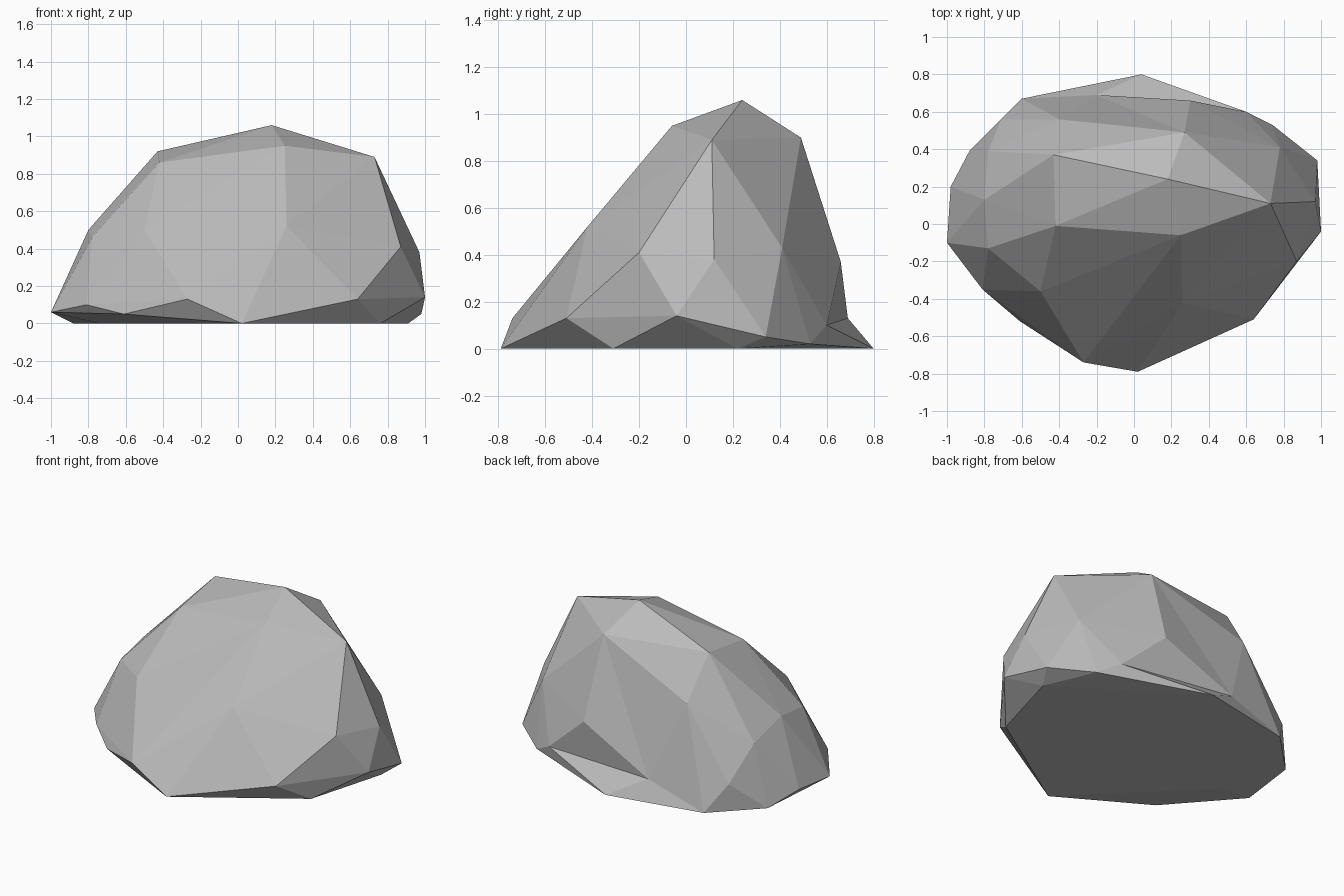
import bpy
import bmesh

cube = bpy.data.objects.get("Cube")
if cube:
    bpy.data.objects.remove(cube, do_unlink=True)


def flat_material(name, value):
    """One plain grey for the whole stone."""
    material = bpy.data.materials.new(name)
    material.use_nodes = True
    colour = (value, value, value, 1)
    material.diffuse_color = colour
    material.node_tree.nodes["Principled BSDF"].inputs["Base Color"].default_value = colour
    return material


# Corner points of the stone, ring by ring
crown = [(.18, .24, 1.06), (-.43, .37, .92), (-.42, -.01, .86),
         (.25, -.06, .95), (.73, .11, .89), (.27, .49, .9)]
waist = [(-.5, -.36, .5), (.26, -.42, .52), (.87, -.2, .41), (.97, .12, .38),
         (.78, .41, .43), (.3, .66, .37), (-.4, .56, .64), (-.78, .39, .41),
         (-.8, .13, .5), (-.78, -.13, .46)]
skirt = [(-1, -.1, .06), (-.81, -.35, .1), (-.61, -.52, .05), (-.27, -.74, .13),
         (.64, -.51, .13), (1, -.04, .14), (.98, .34, .05), (.74, .53, .02),
         (.6, .6, .1), (-.71, .56, .18), (-.98, .2, .08)]
base = [(.02, -.79, 0), (.76, -.31, 0), (.91, .22, 0), (-.6, .67, 0),
        (-.88, .39, 0), (-.74, -.03, 0)]

# Back ledge: each corner has a y for the hull and a final y that makes the hollow
ledge = [((-.2, .76, .13), .69), ((.04, .7, 0), .8)]

bm = bmesh.new()
for point in crown + waist + skirt + base:
    bm.verts.new(point)
ledge_corners = [(bm.verts.new(point), final_y) for point, final_y in ledge]

# Wrap the corners in flat facets
hull = bmesh.ops.convex_hull(bm, input=bm.verts[:])
spare = [g for g in hull["geom_interior"] if isinstance(g, bmesh.types.BMVert)]
bmesh.ops.delete(bm, geom=spare, context="VERTS")
for corner, final_y in ledge_corners:
    if corner.is_valid:
        corner.co.y = final_y
bmesh.ops.recalc_face_normals(bm, faces=bm.faces[:])

mesh = bpy.data.meshes.new("boulder")
bm.to_mesh(mesh)
bm.free()
mesh.materials.append(flat_material("stone grey", .5))
boulder = bpy.data.objects.new("boulder", mesh)
bpy.context.collection.objects.link(boulder)
